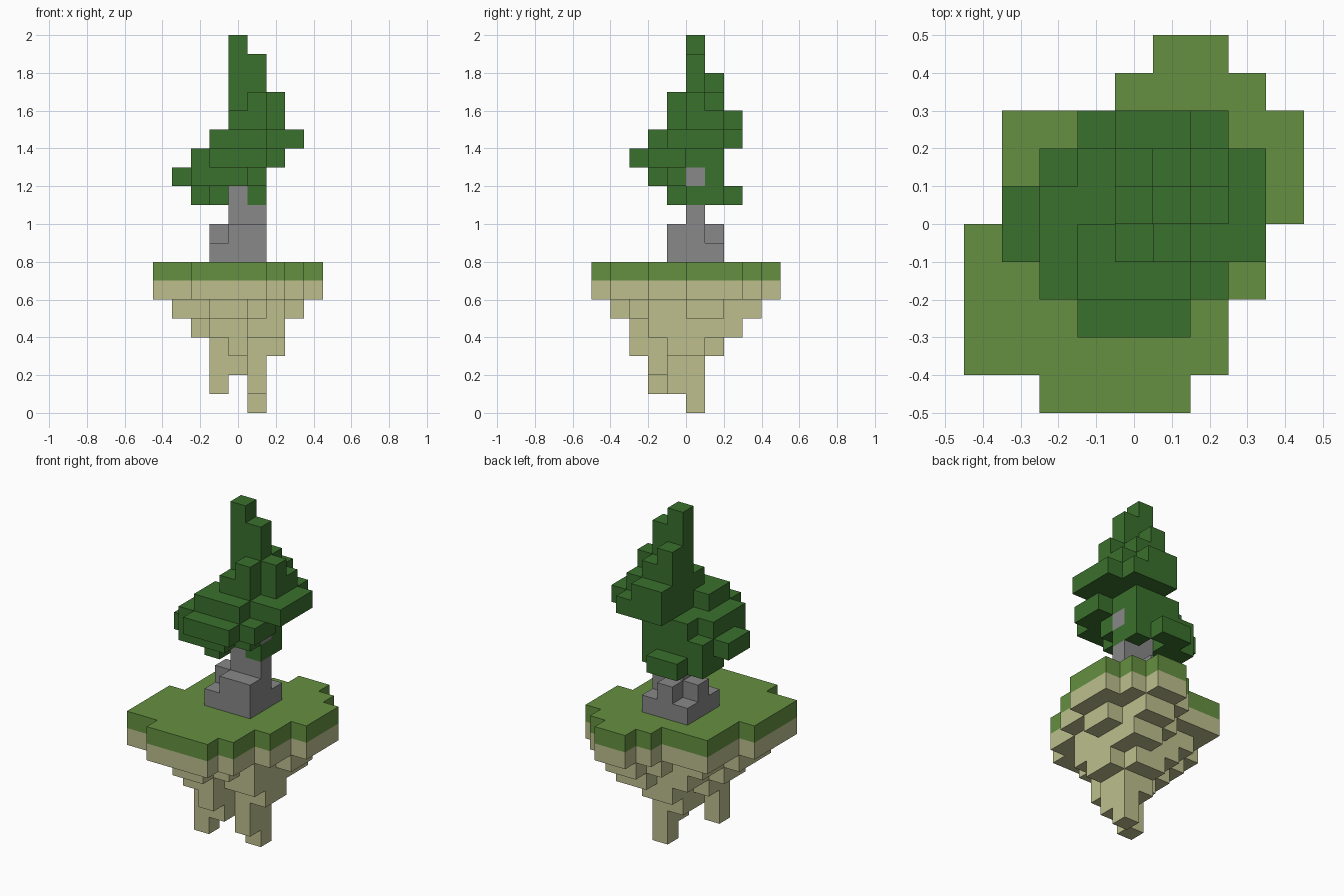
import bpy, bmesh, math
from mathutils import Vector

cube = bpy.data.objects.get("Cube")
if cube:
    bpy.data.objects.remove(cube, do_unlink=True)

S = 0.1                                # edge length of one block
ORIGIN = Vector((-0.45, -0.5, 0.0))    # corner of the block grid


def material(name, rgb):
    m = bpy.data.materials.new(name)
    m.use_nodes = True
    m.diffuse_color = (*rgb, 1)
    node = next(n for n in m.node_tree.nodes if n.type == 'BSDF_PRINCIPLED')
    node.inputs["Base Color"].default_value = (*rgb, 1)
    node.inputs["Roughness"].default_value = 0.9
    return m


def layer(level, first_row, plan):
    """Blocks of one level; rows run from front to back, columns along x."""
    return {(i, first_row + j, level)
            for j, row in enumerate(plan.split())
            for i, c in enumerate(row) if c == '#'}


def build(name, mat, cells):
    """Join blocks into one shell, keeping only the exposed sides."""
    bm = bmesh.new()
    for cell in sorted(cells):
        c = Vector(cell)
        for axis in range(3):
            for sign in (-1, 1):
                n = Vector((0, 0, 0))
                n[axis] = sign
                if tuple(int(v) for v in c + n) in cells:
                    continue
                u, v = Vector((0, 0, 0)), Vector((0, 0, 0))
                u[(axis + 1) % 3] = 0.5
                v[(axis + 2) % 3] = 0.5 * sign
                mid = c + Vector((0.5, 0.5, 0.5)) + n * 0.5
                bm.faces.new([bm.verts.new(ORIGIN + S * (mid + a * u + b * v))
                              for a, b in ((-1, -1), (1, -1), (1, 1), (-1, 1))])
    bmesh.ops.remove_doubles(bm, verts=bm.verts[:], dist=S / 100)
    mesh = bpy.data.meshes.new(name)
    bm.to_mesh(mesh)
    bm.free()
    mesh.materials.append(mat)
    obj = bpy.data.objects.new(name, mesh)
    bpy.context.collection.objects.link(obj)
    return obj


grass_green = material("grass_green", (0.13, 0.28, 0.052))
leaf_green = material("leaf_green", (0.042, 0.16, 0.026))
stone_grey = material("trunk_grey", (0.246, 0.246, 0.246))
sand = material("sand", (0.51, 0.52, 0.27))

# Grass top of the floating island
outline = """..####... #######.. #######.. ########. ########.
             .######## .######## .######## ....####. .....##.."""
build("grass_top", grass_green, layer(7, 0, outline))

# Earth below, narrowing to two hanging tips
earth = layer(6, 0, outline)
earth |= layer(5, 1, """...##.... .#####... .######.. .######..
                        ..######. ..######. ....###.. .....##..""")
earth |= layer(4, 2, "...##.... ..#####.. ..#####.. ...####.. ...####.. .....##..")
earth |= layer(3, 2, "....#.... ...##.... ...####.. ....###.. ....##...")
earth |= layer(2, 3, "...##.... ....##... ....##...")
earth |= layer(1, 3, "...#..... .....#... .....#...")
earth |= layer(0, 5, ".....#...")
build("island_earth", sand, earth)

# Trunk with stepped roots
trunk = layer(8, 4, "...###... ...###... ...###...")
trunk |= layer(9, 4, "....##... ...###... ....#....")
trunk |= layer(10, 5, "....##...")
trunk |= layer(11, 5, "....#....") | layer(12, 5, "....##...")
build("trunk", stone_grey, trunk)

# Lower foliage, leaning to the front
lower = layer(11, 4, "...#..... ..##.#... ..##.#... ...##....")
lower |= layer(12, 3, "..###.... .#####... .###..... ..####...")
lower |= layer(13, 2, "...###... ..#####.. ..#####.. ..####... ...###...")
build("lower_foliage", leaf_green, lower)

# Upper foliage, leaning to the back and rising to a spire
upper = layer(14, 3, "...###... ...#####. ....####. ....####. ....###..")
upper |= layer(15, 4, "....##... ....###.. ....###.. ....##...")
upper |= layer(16, 4, ".....#... ....###.. ....##...")
upper |= layer(17, 5, "....##... ....#....")
upper |= layer(18, 5, "....##...") | layer(19, 5, "....#....")
build("upper_foliage", leaf_green, upper)
